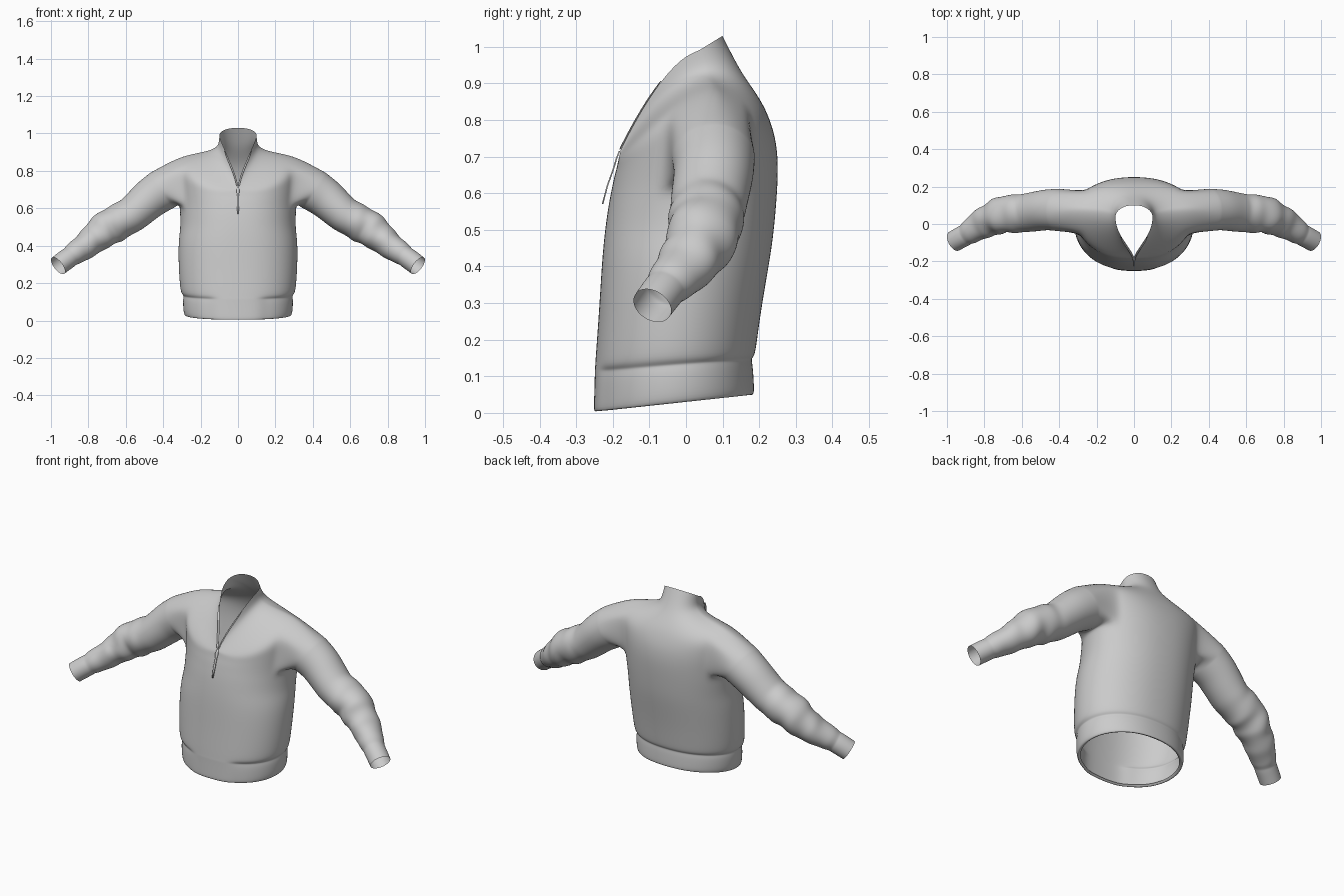
import bpy, bmesh, math
from mathutils import Vector

if "Cube" in bpy.data.objects:
    bpy.data.objects.remove(bpy.data.objects["Cube"])

COLS = 20          # columns from front centre to back centre (half the body)
HOLE_J = (7, 14)   # armhole columns
HOLE_R = (11, 14)  # armhole rings

# Body sections: half width, front y, back y, side y, front z, back z, side z
RINGS = [
    (.275, -.238, .175, -.03, .012, .055, .035),
    (.292, -.253, .192, -.03, -.003, .044, .02),
    (.302, -.252, .192, -.03, .03, .075, .05),
    (.304, -.250, .188, -.03, .10, .135, .12),
    (.302, -.250, .187, -.03, .115, .148, .132),
    (.302, -.249, .188, -.03, .125, .156, .142),
    (.310, -.247, .193, -.03, .16, .185, .17),
    (.318, -.238, .207, -.02, .28, .29, .28),
    (.320, -.230, .230, .00, .42, .42, .42),
    (.308, -.222, .240, .03, .50, .49, .49),
    (.310, -.213, .248, .05, .565, .58, .57),
    (.312, -.205, .252, .06, .605, .65, .625),
    (.318, -.198, .251, .07, .64, .70, .70),
    (.325, -.191, .245, .075, .665, .75, .78),
    (.330, -.186, .230, .08, .688, .80, .87),
    (.250, -.184, .210, .075, .698, .845, .892),
    (.165, -.182, .180, .065, .704, .89, .906),
    (.112, -.181, .152, .05, .708, .93, .925),
    (.101, -.180, .125, .042, .711, .98, .955),
    (.100, -.180, .100, .035, .715, 1.03, .99),
]

# Sleeve sections: centre x, y, z, half depth, half height
SLEEVE = [
    (.40, .075, .70, .115, .115), (.47, .075, .652, .11, .108),
    (.575, .06, .562, .105, .097), (.695, .05, .497, .10, .097),
    (.795, .01, .415, .085, .075), (.88, -.045, .354, .066, .061),
]
CUFF = [(.896, -.055, .342, .058, .054), (.904, -.06, .336, .059, .056),
        (.935, -.077, .314, .058, .056), (.962, -.092, .293, .057, .055)]


def body_point(i, j):
    w, yf, yb, ys, zf, zb, zs = RINGS[i]
    a = math.radians(-90 + 180 * j / COLS)
    c, s = abs(math.cos(a)), math.sin(a)
    if s < 0:
        k = .85 + .43 * max(0, i - 14)             # pinches the collar to a V
        p = 1 + .2 * min(3, max(0, i - 11))
        x, y, z = w * c ** k, ys + (ys - yf) * s, zs + (zf - zs) * (-s) ** p
    else:
        x, y, z = w * c ** .9, ys + (yb - ys) * s, zs + (zb - zs) * s
    if i <= 4 and j > 2:                           # recessed hem band beside the front panel
        d = .955 if i == 4 else .972
        x, y = x * d, y * d
    if j in (0, COLS):
        x = 0
    return Vector((x, y, z))


def spline(keys, steps):
    pts = [keys[0]] + keys + [keys[-1]]
    out = []
    for n in range(len(keys) - 1):
        p0, p1, p2, p3 = pts[n:n + 4]
        for q in range(steps):
            t = q / steps
            out.append(tuple(.5 * (2 * b + (c - a) * t + (2 * a - 5 * b + 4 * c - d) * t * t
                                   + (3 * b - a - 3 * c + d) * t ** 3)
                             for a, b, c, d in zip(p0, p1, p2, p3)))
    return out + [keys[-1]]


def finish(name, bm, level):
    bmesh.ops.recalc_face_normals(bm, faces=bm.faces)
    me = bpy.data.meshes.new(name)
    bm.to_mesh(me)
    bm.free()
    for f in me.polygons:
        f.use_smooth = True
    ob = bpy.data.objects.new(name, me)
    bpy.context.collection.objects.link(ob)
    mir = ob.modifiers.new("mirror", 'MIRROR')
    mir.use_clip = True
    mir.merge_threshold = .0002
    if level:
        sub = ob.modifiers.new("smooth", 'SUBSURF')
        sub.levels = sub.render_levels = level
    return ob


# Jacket shell: half body with an armhole
bm = bmesh.new()
grid = [[bm.verts.new(body_point(i, j)) for j in range(COLS + 1)] for i in range(len(RINGS))]
(j0, j1), (r0, r1) = HOLE_J, HOLE_R
for i in range(len(RINGS) - 1):
    for j in range(COLS):
        if r0 <= i < r1 and j0 <= j < j1:
            continue
        bm.faces.new((grid[i][j], grid[i][j + 1], grid[i + 1][j + 1], grid[i + 1][j]))
for i in range(r0 + 1, r1):
    for j in range(j0 + 1, j1):
        bm.verts.remove(grid[i][j])

# Sleeve grown out of the armhole
loop = ([grid[r0][j] for j in range(j0, j1)] + [grid[i][j1] for i in range(r0, r1)]
        + [grid[r1][j] for j in range(j1, j0, -1)] + [grid[i][j0] for i in range(r1, r0, -1)])
N = len(loop)
start = math.radians(270 - 180 * (j1 - j0) / N)
path = spline(SLEEVE, 4)
folds = len(path)
path += CUFF
for n, (x, y, z, hu, hv) in enumerate(path):
    a, b = path[max(0, n - 1)], path[min(len(path) - 1, n + 1)]
    t = (Vector(b[:3]) - Vector(a[:3])).normalized()
    v = t.cross(Vector((0, 1, 0))).normalized()
    u = v.cross(t)
    amp = .065 * math.sin(math.pi * (n - 7) / (folds - 8)) if 7 < n < folds - 1 else 0
    new = []
    for m in range(N):
        g = start + 2 * math.pi * m / N
        # cloth folds around the elbow
        r = 1 + amp * (math.sin(n * 2.0 + 1.5 * math.sin(g)) + .5 * math.sin(n * 1.1 + 3 * g))
        new.append(bm.verts.new(Vector((x, y, z)) + u * (hu * r * math.cos(g))
                                + v * (hv * r * math.sin(g))))
    for m in range(N):
        bm.faces.new((loop[m], loop[(m + 1) % N], new[(m + 1) % N], new[m]))
    loop = new
finish("jacket_shell", bm, 2)

# Zipper tape along the open front edge
bm = bmesh.new()
edge = [body_point(len(RINGS) - 1, j) for j in range(1, 8)]
strip = []
for n, p in enumerate(edge):
    w = .008 if n < 6 else .003
    strip.append((bm.verts.new(p + Vector((.001, 0, 0))),
                  bm.verts.new(p + Vector((w, -.007, -.004)))))
for a, b in zip(strip, strip[1:]):
    bm.faces.new((a[0], a[1], b[1], b[0]))
finish("zipper_tape", bm, 1)

# Zipper pull hanging at the bottom of the opening
bm = bmesh.new()
prof = [(.004, -.182, .715), (.009, -.19, .695), (.005, -.197, .67), (.006, -.215, .62), (.003, -.228, .57)]
rows = [[bm.verts.new((x, y + d, z)) for x, d in ((0, -.002), (w, -.002), (w, .002), (0, .002))]
        for w, y, z in prof]
for a, b in zip(rows, rows[1:]):
    for q in range(3):
        bm.faces.new((a[q], a[q + 1], b[q + 1], b[q]))
bm.faces.new(rows[0])
bm.faces.new(rows[-1])
finish("zipper_pull", bm, 0)
